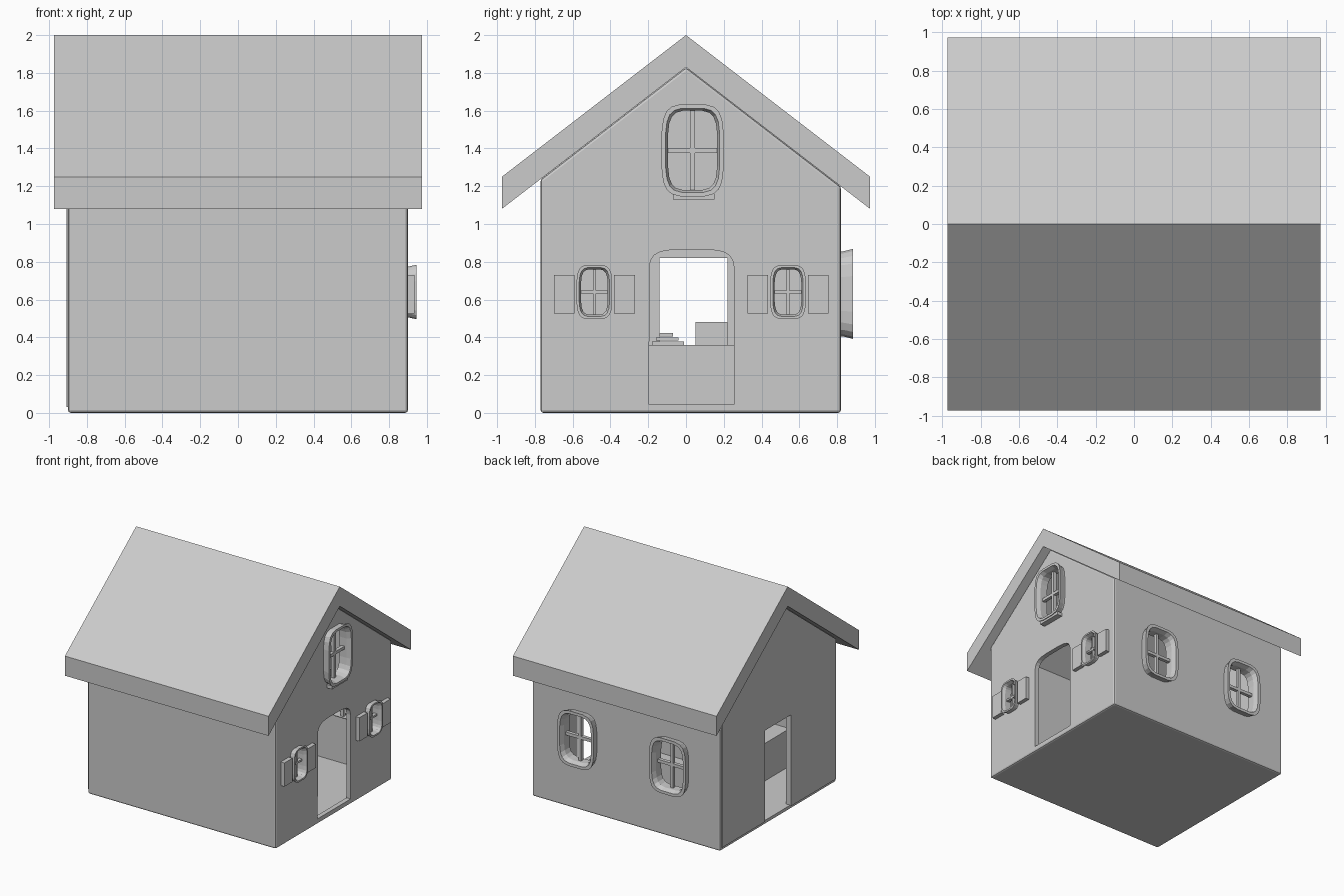
import bpy
import bmesh
import math

cube = bpy.data.objects.get("Cube")
if cube:
    bpy.data.objects.remove(cube, do_unlink=True)

grey = bpy.data.materials.new("plain_grey")
grey.use_nodes = True
GREY = (0.6, 0.6, 0.6, 1)
grey.diffuse_color = GREY
grey.node_tree.nodes["Principled BSDF"].inputs["Base Color"].default_value = GREY

X0, X1 = -0.9, 0.9      # gable walls
Y0, Y1 = -0.77, 0.82    # eave walls
PITCH = 0.77
RIDGE = 1.83            # underside of the ridge


def place(axis, u, v, d):
    """Map a drawing point (u, v) at depth d along the x or y axis."""
    return (d, u, v) if axis == "x" else (u, d, v)


def loft(name, axis, loops, closed=False):
    """Join equal-length loops of (u, v, depth); cap the ends unless closed."""
    bm = bmesh.new()
    rings = [[bm.verts.new(place(axis, *p)) for p in loop] for loop in loops]
    n = len(rings[0])
    pairs = list(zip(rings, rings[1:]))
    if closed:
        pairs.append((rings[-1], rings[0]))
    else:
        bm.faces.new(rings[0])
        bm.faces.new(rings[-1])
    for a, b in pairs:
        for i in range(n):
            j = (i + 1) % n
            bm.faces.new((a[i], a[j], b[j], b[i]))
    bmesh.ops.recalc_face_normals(bm, faces=bm.faces)
    mesh = bpy.data.meshes.new(name)
    bm.to_mesh(mesh)
    bm.free()
    mesh.materials.append(grey)
    ob = bpy.data.objects.new(name, mesh)
    bpy.context.collection.objects.link(ob)
    return ob


def prism(name, axis, outline, a, b):
    return loft(name, axis, [[(u, v, d) for u, v in outline] for d in (a, b)])


def box(name, x, y, z):
    return prism(name, "x", [(y[0], z[0]), (y[1], z[0]), (y[1], z[1]), (y[0], z[1])], *x)


def oval(cu, cv, ru, rv, n=20, power=0.5):
    """Rounded rectangle outline."""
    pts = []
    for i in range(n):
        t = math.tau * (i + 0.5) / n
        c, s = math.cos(t), math.sin(t)
        pts.append((cu + ru * math.copysign(abs(c) ** power, c),
                    cv + rv * math.copysign(abs(s) ** power, s)))
    return pts


def apply_modifier(ob, mod):
    bpy.context.view_layer.objects.active = ob
    bpy.ops.object.modifier_apply(modifier=mod.name)


def cut(ob, cutter):
    cutter.hide_render = True
    mod = ob.modifiers.new("cut", "BOOLEAN")
    mod.operation, mod.solver, mod.object = "DIFFERENCE", "EXACT", cutter
    apply_modifier(ob, mod)
    bpy.data.objects.remove(cutter, do_unlink=True)


def house_outline(inset, floor, drop):
    """Gable outline following the underside of the roof."""
    a, b = Y0 + inset, Y1 - inset
    top = RIDGE - drop
    return [(a, floor), (b, floor), (b, top - PITCH * b), (0, top), (a, top + PITCH * a)]


# Hollow walls with softened edges
walls = prism("walls", "x", house_outline(0, 0, 0), X0, X1)
bevel = walls.modifiers.new("soften", "BEVEL")
bevel.width, bevel.segments = 0.015, 2
apply_modifier(walls, bevel)
cut(walls, prism("room_cutter", "x", house_outline(0.04, 0.035, 0.05), X0 + 0.04, X1 - 0.04))

# Arched front doorway and square rear doorway
arch = [p for p in oval(0.03, 0.72, 0.225, 0.145, 24) if p[1] > 0.72]
cut(walls, prism("arch_cutter", "x", [(0.255, 0.045)] + arch + [(-0.195, 0.045)], 0.8, 1))
cut(walls, box("rear_door_cutter", (-1, -0.8), (-0.14, 0.22), (0.035, 0.82)))

# Roof of constant thickness
EAVE = 0.975
prism("roof", "x", [(-EAVE, 1.08), (0, RIDGE), (EAVE, 1.08),
                    (EAVE, 1.25), (0, 2.0), (-EAVE, 1.25)], -EAVE, EAVE)


def window(name, axis, u, v, ru, rv, rim, out):
    """Opening, flared frame and crossed glazing bars."""
    face = X1 if axis == "x" else Y1
    iu, iv = ru - rim, rv - rim
    cut(walls, prism("window_cutter", axis, oval(u, v, iu, iv), face - 0.1, face + 0.1))
    sections = [(ru - rim * 0.4, rv - rim * 0.4, -0.03), (ru - rim * 0.4, rv - rim * 0.4, 0.01),
                (ru, rv, out), (iu + rim * 0.3, iv + rim * 0.3, out),
                (iu - 0.004, iv - 0.004, out * 0.4), (iu - 0.004, iv - 0.004, -0.045)]
    loft(name + "_frame", axis,
         [[(p, q, face + d) for p, q in oval(u, v, a, b)] for a, b, d in sections], True)
    t = 0.008 if ru < 0.12 else 0.013
    for part, hu, hv in (("upright", t, iv), ("crossbar", iu, t)):
        prism(f"{name}_{part}", axis,
              [(u - hu, v - hv), (u + hu, v - hv), (u + hu, v + hv), (u - hu, v + hv)],
              face - 0.025, face + 0.005)


# Gable windows, with shutters beside the small pair
window("attic_window", "x", 0.035, 1.39, 0.165, 0.245, 0.03, 0.06)
box("attic_window_sill", (X1, X1 + 0.05), (-0.07, 0.15), (1.13, 1.16))
for side, y in (("right", -0.485), ("left", 0.54)):
    window(f"{side}_gable_window", "x", y, 0.64, 0.095, 0.145, 0.02, 0.045)
    for k in (-1, 1):
        c = y + k * 0.16
        box(f"{side}_shutter", (X1 - 0.005, X1 + 0.035), (c - 0.055, c + 0.055), (0.525, 0.73))

# Rear eave-wall windows
for side, x in (("right", -0.44), ("left", 0.44)):
    window(f"{side}_rear_window", "y", x, 0.63, 0.175, 0.24, 0.035, 0.065)

# Thin panel on the rear gable, around the doorway
panel = prism("rear_panel", "x", house_outline(0.02, 0.03, 0.01), X0 - 0.009, X0)
cut(panel, box("panel_cutter", (-1, -0.8), (-0.14, 0.22), (0, 0.82)))

# Furniture inside
box("low_table", (-0.48, 0.48), (-0.73, 0.3), (0.03, 0.36))
box("table_chest", (-0.2, 0.1), (0.05, 0.22), (0.36, 0.48))
for i in range(3):
    box("stacked_book", (-0.1, 0.1), (-0.18 + 0.02 * i, -0.01 - 0.03 * i),
        (0.36 + 0.022 * i, 0.378 + 0.022 * i))
